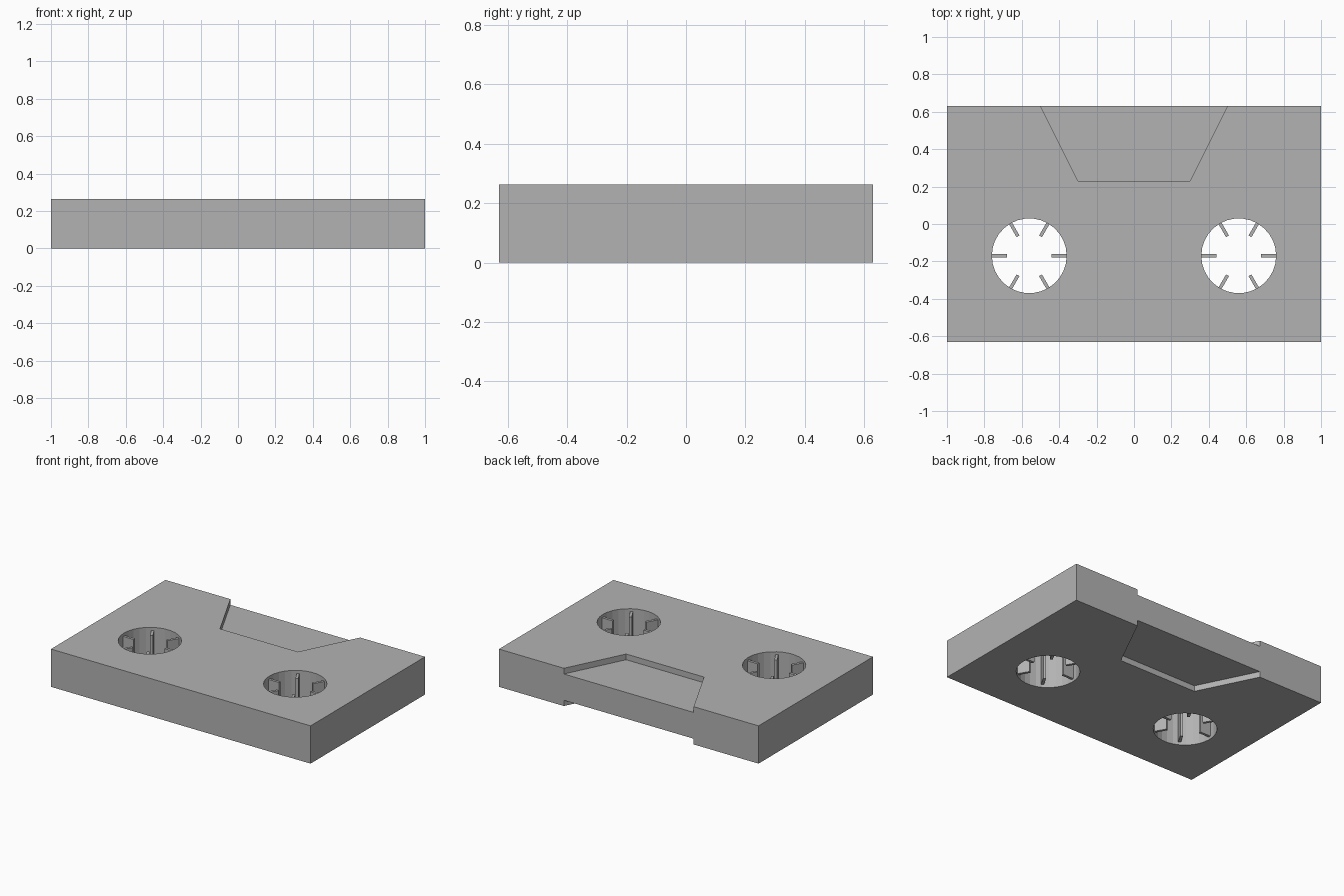
import bpy, bmesh, math
from mathutils import Matrix, Vector

cube = bpy.data.objects.get("Cube")
if cube:
    bpy.data.objects.remove(cube, do_unlink=True)

WIDTH, DEPTH, HEIGHT = 2.0, 1.26, 0.263
HOLE_X, HOLE_Y, HOLE_R = 0.56, -0.17, 0.2
RECESS = 0.04

grey = bpy.data.materials.new("plain grey")
grey.use_nodes = True
colour = (0.45, 0.45, 0.45, 1)
grey.diffuse_color = colour
grey.node_tree.nodes["Principled BSDF"].inputs["Base Color"].default_value = colour


def prism(name, outline, z0, z1):
    """Extrude a flat outline from z0 up to z1."""
    bm = bmesh.new()
    face = bm.faces.new([bm.verts.new((x, y, z0)) for x, y in outline])
    up = bmesh.ops.extrude_face_region(bm, geom=[face])["geom"]
    verts = [v for v in up if isinstance(v, bmesh.types.BMVert)]
    bmesh.ops.translate(bm, verts=verts, vec=(0, 0, z1 - z0))
    bmesh.ops.recalc_face_normals(bm, faces=bm.faces)
    mesh = bpy.data.meshes.new(name)
    bm.to_mesh(mesh)
    bm.free()
    mesh.materials.append(grey)
    obj = bpy.data.objects.new(name, mesh)
    bpy.context.collection.objects.link(obj)
    return obj


def cut(target, cutter):
    """Subtract the cutter and then discard it."""
    mod = target.modifiers.new("cut", "BOOLEAN")
    mod.operation, mod.solver, mod.object = "DIFFERENCE", "EXACT", cutter
    bpy.context.view_layer.objects.active = target
    bpy.ops.object.modifier_apply(modifier=mod.name)
    bpy.data.objects.remove(cutter, do_unlink=True)


# Shell: a plain slab
w, d = WIDTH / 2, DEPTH / 2
shell = prism("cassette_shell", [(-w, -d), (w, -d), (w, d), (-w, d)], 0, HEIGHT)

# Trapezoid recess on both broad faces, open at the back edge
front_y, slope = 0.23, 0.5
over = 0.1
back_x = 0.3 + (d + over - front_y) * slope
trapezoid = [(-0.3, front_y), (0.3, front_y), (back_x, d + over), (-back_x, d + over)]
cut(shell, prism("top_recess_cutter", trapezoid, HEIGHT - RECESS, HEIGHT + over))
cut(shell, prism("bottom_recess_cutter", trapezoid, -over, RECESS))

# Reel holes with six drive teeth each
for side, label in ((-1, "right"), (1, "left")):
    centre = Vector((side * HOLE_X, HOLE_Y))
    circle = [centre + HOLE_R * Vector((math.cos(a), math.sin(a)))
              for a in (math.tau * i / 30 for i in range(30))]
    cut(shell, prism("hole_cutter", circle, -over, HEIGHT + over))
    for i in range(6):
        turn = Matrix.Rotation(math.tau * i / 6, 2)
        bar = [(0.12, -0.009), (0.205, -0.009), (0.205, 0.009), (0.12, 0.009)]
        prism(f"{label}_reel_tooth_{i + 1}",
              [centre + turn @ Vector(p) for p in bar], 0.02, HEIGHT - 0.02)
